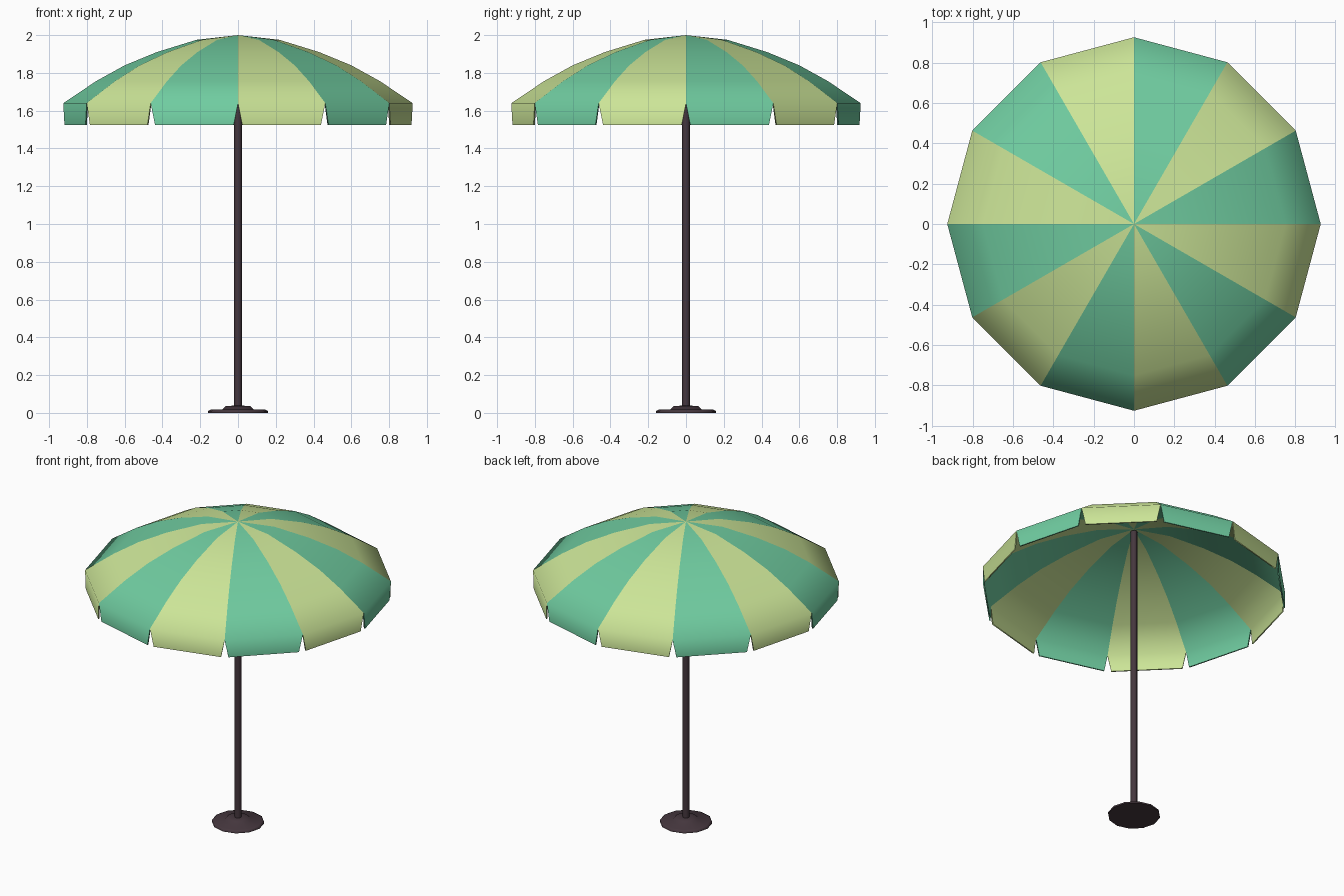
import bpy, bmesh
from math import sin, cos, pi

if "Cube" in bpy.data.objects:
    bpy.data.objects.remove(bpy.data.objects["Cube"])

SIDES = 12


def material(name, rgb):
    m = bpy.data.materials.new(name)
    m.diffuse_color = (*rgb, 1)
    m.use_nodes = True
    m.node_tree.nodes["Principled BSDF"].inputs["Base Color"].default_value = m.diffuse_color
    return m


def add_object(name, bm, mats):
    me = bpy.data.meshes.new(name)
    bm.to_mesh(me)
    bm.free()
    for m in mats:
        me.materials.append(m)
    ob = bpy.data.objects.new(name, me)
    bpy.context.collection.objects.link(ob)
    return ob


def ring(bm, r, z):
    return [bm.verts.new((r * cos(2 * pi * k / SIDES), r * sin(2 * pi * k / SIDES), z))
            for k in range(SIDES)]


def lathe(name, profile, mat):
    """Closed turned part with capped ends."""
    bm = bmesh.new()
    rings = [ring(bm, r, z) for r, z in profile]
    for a, b in zip(rings, rings[1:]):
        for k in range(SIDES):
            n = (k + 1) % SIDES
            bm.faces.new((a[k], a[n], b[n], b[k])).smooth = True
    bm.faces.new(rings[0][::-1])
    bm.faces.new(rings[-1])
    for e in bm.edges:
        if e.calc_face_angle(0) > 0.55:
            e.smooth = False
    return add_object(name, bm, [mat])


green = material("green_cloth", (0.16, 0.60, 0.35))
lime = material("lime_cloth", (0.60, 0.78, 0.31))
metal = material("dark_metal", (0.06, 0.038, 0.048))

# Canopy: twelve striped panels with a hanging flap on each
RIB = [(0.22, 1.975), (0.43, 1.91), (0.6, 1.84), (0.75, 1.757), (0.925, 1.64)]
FLAP_Z, NOTCH = 1.525, 0.05
bm = bmesh.new()
apex = bm.verts.new((0, 0, 2))
rings = [ring(bm, r, z) for r, z in RIB]
for k in range(SIDES):
    n = (k + 1) % SIDES
    faces = [bm.faces.new((apex, rings[0][k], rings[0][n]))]
    for a, b in zip(rings, rings[1:]):
        faces.append(bm.faces.new((a[k], b[k], b[n], a[n])))
    p, q = rings[-1][k], rings[-1][n]
    low = []
    for t in (NOTCH, 1 - NOTCH):
        v = bm.verts.new(p.co.lerp(q.co, t))
        v.co.z = FLAP_Z
        low.append(v)
    faces.append(bm.faces.new((p, low[0], low[1], q)))
    for f in faces:
        f.material_index = k % 2
        f.smooth = True
# Ribs and hems stay crisp, the panels curve smoothly outwards
for e in bm.edges:
    mats = {f.material_index for f in e.link_faces}
    e.smooth = len(e.link_faces) == 2 and len(mats) == 1
canopy = add_object("canopy", bm, [green, lime])
solid = canopy.modifiers.new("cloth_thickness", "SOLIDIFY")
solid.thickness = 0.008
solid.offset = -1

# Pole and stepped foot
lathe("pole", [(0.02, 0.02), (0.02, 1.975)], metal)
lathe("base", [(0.158, 0.0), (0.158, 0.01), (0.145, 0.017), (0.083, 0.019),
               (0.065, 0.036), (0.03, 0.038)], metal)
